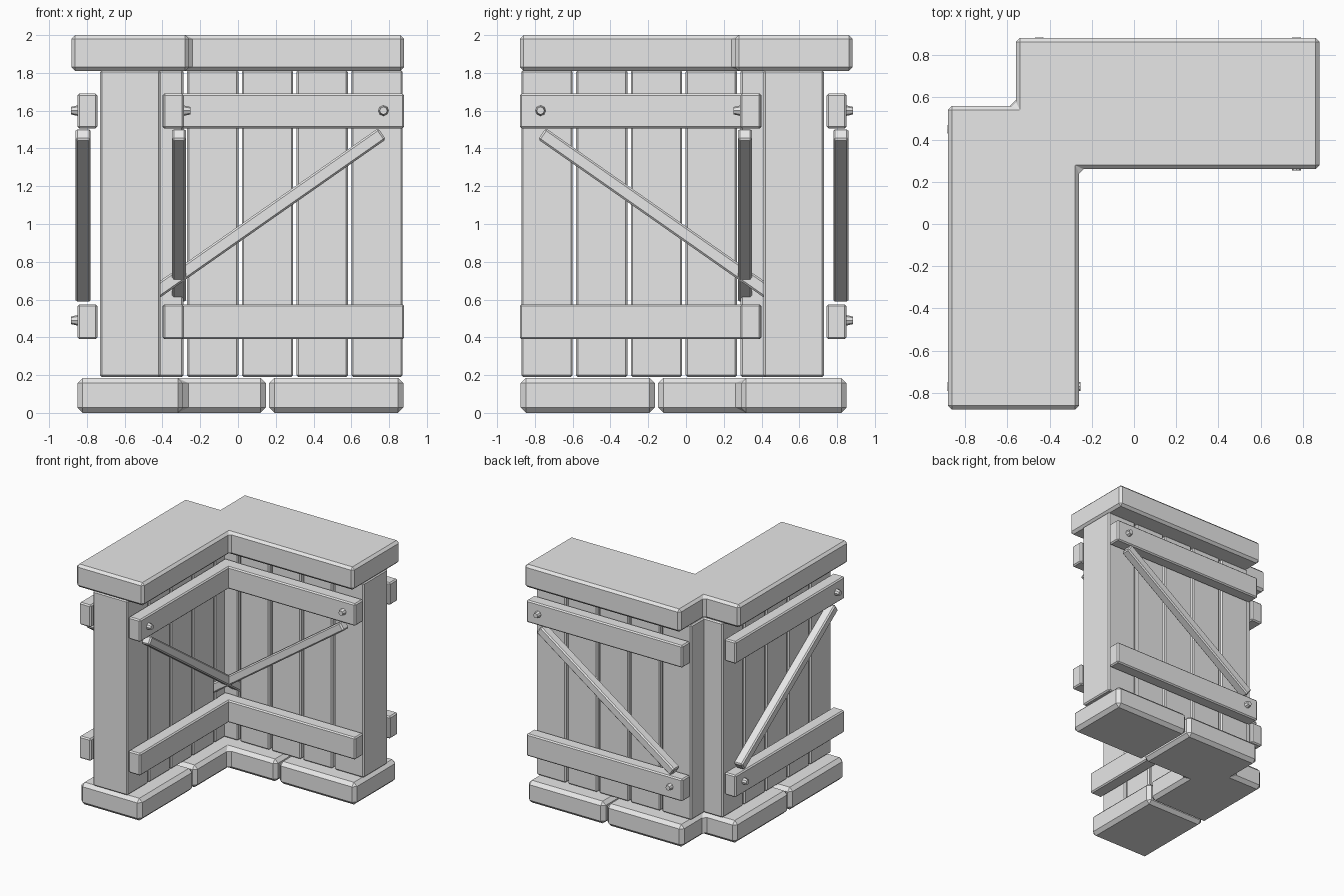
import bpy
import bmesh
import math
from mathutils import Matrix, Vector

if "Cube" in bpy.data.objects:
    bpy.data.objects.remove(bpy.data.objects["Cube"], do_unlink=True)

grey = bpy.data.materials.new("plain_grey")
grey.use_nodes = True
grey.diffuse_color = (0.8, 0.8, 0.8, 1)
grey.node_tree.nodes["Principled BSDF"].inputs["Base Color"].default_value = (0.8, 0.8, 0.8, 1)

# Swaps the two arms of the corner: (x, y) -> (-y, -x)
SWAP = Matrix(((0, -1, 0, 0), (-1, 0, 0, 0), (0, 0, 1, 0), (0, 0, 0, 1)))


def finish(bm, name, bevel=0.0, both=False):
    """Chamfer the edges and make the object, plus its twin on the side arm."""
    if bevel:
        bmesh.ops.bevel(bm, geom=bm.edges[:], offset=bevel, segments=1,
                        affect='EDGES', clamp_overlap=True)
    for side in (("back", "side") if both else ("",)):
        if side == "side":
            bm.transform(SWAP)
        bmesh.ops.recalc_face_normals(bm, faces=bm.faces[:])
        label = f"{side}_{name}" if side else name
        mesh = bpy.data.meshes.new(label)
        bm.to_mesh(mesh)
        mesh.materials.append(grey)
        bpy.context.collection.objects.link(bpy.data.objects.new(label, mesh))
    bm.free()


def box(name, lo, hi, bevel, tilt=0.0):
    """Chamfered box between two corners, tilted about y through its centre."""
    lo, hi = Vector(lo), Vector(hi)
    bm = bmesh.new()
    bmesh.ops.create_cube(bm, size=1, matrix=Matrix.Diagonal((*(hi - lo), 1)))
    bm.transform(Matrix.Translation((lo + hi) / 2) @ Matrix.Rotation(tilt, 4, 'Y'))
    finish(bm, name, bevel, both=True)


def corner_slab(name, outer, inner, notch, end, z0, z1, bevel):
    """L-shaped slab with a notched outer corner, symmetric over both arms."""
    half = [(-notch, outer), (end, outer), (end, inner), (-inner, inner)]
    twin = [(-y, -x) for x, y in reversed(half[:3])]
    bm = bmesh.new()
    points = half + twin + [(-notch, notch)]
    base = bm.faces.new([bm.verts.new((x, y, z0)) for x, y in points])
    ext = bmesh.ops.extrude_face_region(bm, geom=[base])
    top = [v for v in ext["geom"] if isinstance(v, bmesh.types.BMVert)]
    bmesh.ops.translate(bm, verts=top, vec=(0, 0, z1 - z0))
    finish(bm, name, bevel)


def bolt(name, x, y, z, out):
    """Tapered bolt head whose tip points along out * y."""
    bm = bmesh.new()
    bmesh.ops.create_cone(bm, cap_ends=True, segments=8, radius1=0.03, radius2=0.02, depth=0.045)
    bm.transform(Matrix.Translation((x, y, z)) @ Matrix.Rotation(-out * math.pi / 2, 4, 'X'))
    finish(bm, name, both=True)


# Top slab and footing stones
corner_slab("top_slab", 0.882, 0.26, 0.56, 0.88, 1.81, 2.0, 0.02)
corner_slab("corner_foot", 0.85, 0.29, 0.56, 0.147, 0.0, 0.185, 0.028)
box("end_foot", (0.165, 0.29, 0), (0.875, 0.85, 0.185), 0.028)

# Thick upright planks
for i in range(5):
    x = -0.56 + i * 0.29
    box(f"plank_{i + 1}", (x, 0.41, 0.19), (x + 0.272, 0.73, 1.815), 0.01)

# Rails, braces and bolts on the inner and outer faces
tilt = -math.radians(35)
for face, start, y0, y1, b0, b1 in (("inner", -0.40, 0.287, 0.397, 0.275, 0.35),
                                    ("outer", -0.56, 0.745, 0.85, 0.78, 0.86)):
    for level, z0, z1 in (("lower", 0.39, 0.575), ("upper", 1.505, 1.69)):
        box(f"{face}_{level}_rail", (start, y0, z0), (0.88, y1, z1), 0.01)
    box(f"{face}_brace", (-0.609, b0, 1.009), (0.899, b1, 1.081), 0.01, tilt)
bolt("inner_bolt", 0.77, 0.275, 1.6, -1)
bolt("outer_upper_bolt", 0.77, 0.862, 1.6, 1)
bolt("outer_lower_bolt", -0.45, 0.862, 0.49, 1)
